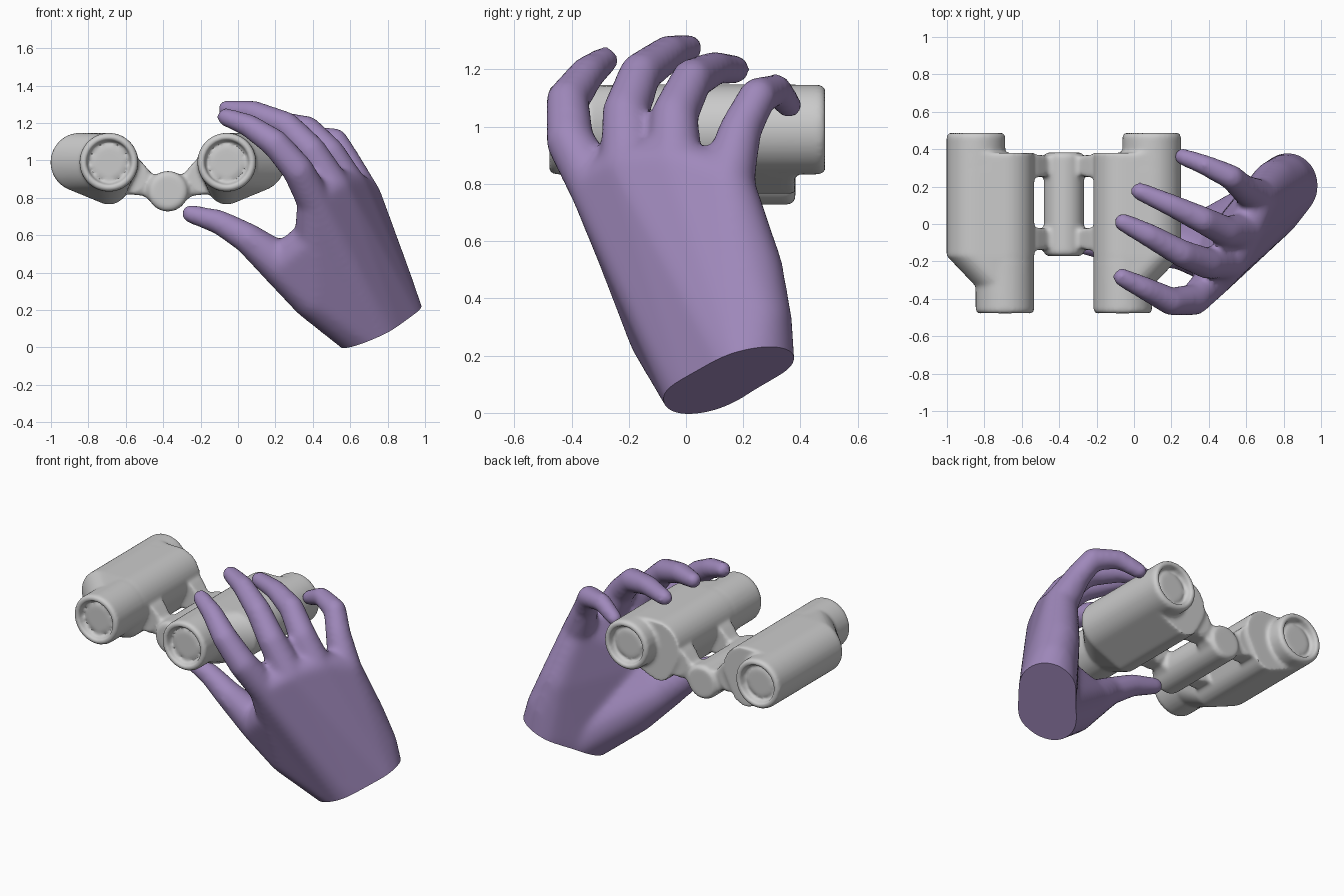
import bpy, bmesh, math
from mathutils import Vector

if "Cube" in bpy.data.objects:
    bpy.data.objects.remove(bpy.data.objects["Cube"])

MID = -0.375  # x of the hinge, mirror line of the two barrels


def hull(bm, pts):
    vs = [bm.verts.new(p) for p in pts]
    bmesh.ops.convex_hull(bm, input=vs)
    bmesh.ops.delete(bm, geom=[v for v in bm.verts if not v.link_faces], context='VERTS')


def ball(x, y, z, r):
    pts = []
    for i in range(1, 12):
        a = math.pi * i / 12
        for j in range(20):
            b = math.tau * j / 20
            pts.append((x + r * math.sin(a) * math.cos(b), y + r * math.sin(a) * math.sin(b), z + r * math.cos(a)))
    return pts


def chain(bm, balls):
    for a, b in zip(balls, balls[1:]):
        hull(bm, ball(*a) + ball(*b))


def disc(x, z, r, y, n=56):
    return [(x + r * math.cos(math.tau * i / n), y, z + r * math.sin(math.tau * i / n)) for i in range(n)]


def lathe(bm, x, z, profile):
    rings = [[bm.verts.new(p) for p in disc(x, z, r, y)] for r, y in profile]
    n = len(rings[0])
    for a, b in zip(rings, rings[1:]):
        for i in range(n):
            bm.faces.new((a[i], a[(i + 1) % n], b[(i + 1) % n], b[i]))
    bm.faces.new(rings[0])
    bm.faces.new(rings[-1])


def finish(bm, name, voxel, smooth, cut=None):
    """Fuse the overlapping parts into one smooth skin, with an optional flat cut."""
    bmesh.ops.recalc_face_normals(bm, faces=bm.faces[:])
    me = bpy.data.meshes.new(name)
    bm.to_mesh(me)
    bm.free()
    ob = bpy.data.objects.new(name, me)
    bpy.context.collection.objects.link(ob)
    m = ob.modifiers.new("fuse", 'REMESH')
    m.mode = 'VOXEL'
    m.voxel_size = voxel
    s = ob.modifiers.new("soften", 'SMOOTH')
    s.factor = 0.5
    s.iterations = smooth
    dg = bpy.context.evaluated_depsgraph_get()
    new = bpy.data.meshes.new_from_object(ob.evaluated_get(dg))
    ob.modifiers.clear()
    ob.data = new
    if cut:
        b = bmesh.new()
        b.from_mesh(new)
        bmesh.ops.bisect_plane(b, geom=b.verts[:] + b.edges[:] + b.faces[:],
                               plane_co=cut[0], plane_no=cut[1], clear_outer=True)
        bmesh.ops.holes_fill(b, edges=[e for e in b.edges if e.is_boundary], sides=0)
        bmesh.ops.recalc_face_normals(b, faces=b.faces[:])
        b.to_mesh(new)
        b.free()
    bpy.context.view_layer.objects.active = ob
    ob.select_set(True)
    bpy.ops.object.shade_smooth_by_angle(angle=math.radians(50))
    ob.select_set(False)
    return ob


# Binoculars: s = -1 left barrel, 1 right barrel
bm = bmesh.new()
for s in (-1, 1):
    eye, obj = MID + s * 0.315, MID + s * 0.47

    def section(y):
        return disc(eye, 0.99, 0.157, y) + disc(obj, 0.99, 0.157, y) + disc(eye, 0.867, 0.102, y)
    # prism housing and its taper to the eyepiece
    hull(bm, section(0.38) + section(-0.17))
    hull(bm, section(-0.17) + disc(eye, 0.99, 0.15, -0.34))
    # eyepiece and objective tubes with recessed lenses
    for x, d, start, end in ((eye, -1, -0.2, -0.48), (obj, 1, 0.3, 0.488)):
        lathe(bm, x, 0.99, [(0.02, start), (0.157, start), (0.157, end - d * 0.018), (0.143, end),
                            (0.122, end), (0.11, end - d * 0.05), (0.095, end - d * 0.05),
                            (0.09, end - d * 0.035), (0.01, end - d * 0.035)])
    # hinge arms
    for y in (0.31, -0.08):
        def plate(dx, z, r, w):
            return disc(MID + s * dx, z, r, y - w) + disc(MID + s * dx, z, r, y + w)
        waist = plate(0.11, 0.868, 0.058, 0.03)
        hull(bm, plate(0.21, 0.92, 0.1, 0.058) + waist)
        hull(bm, waist + plate(0.04, 0.845, 0.08, 0.055))
# central hinge
lathe(bm, MID, 0.835, [(0.02, -0.172), (0.09, -0.172), (0.108, -0.155), (0.108, 0.365), (0.09, 0.382), (0.02, 0.382)])
finish(bm, "binoculars", 0.0115, 5)

# Hand
bm = bmesh.new()
index = [(0.41, -0.31, 0.78, 0.095), (0.32, -0.405, 0.95, 0.085), (0.2, -0.415, 1.09, 0.076),
         (0.06, -0.345, 1.185, 0.063), (-0.065, -0.285, 1.232, 0.05)]
middle = [(0.51, -0.2, 0.85, 0.1), (0.39, -0.21, 1.05, 0.084), (0.26, -0.16, 1.185, 0.075),
          (0.08, -0.06, 1.258, 0.064), (-0.06, 0.01, 1.275, 0.05)]
ring = [(0.59, -0.04, 0.86, 0.1), (0.49, -0.04, 1.04, 0.083), (0.37, 0.02, 1.165, 0.074),
        (0.2, 0.1, 1.205, 0.061), (0.03, 0.175, 1.2, 0.05)]
little = [(0.67, 0.14, 0.8, 0.1), (0.585, 0.19, 0.99, 0.075), (0.52, 0.25, 1.105, 0.068),
          (0.38, 0.315, 1.13, 0.056), (0.26, 0.36, 1.075, 0.047)]
thumb = [(0.7, 0.08, 0.07, 0.15), (0.42, -0.06, 0.285, 0.145), (0.24, -0.12, 0.435, 0.117),
         (0.05, -0.16, 0.585, 0.082), (-0.1, -0.14, 0.67, 0.066), (-0.255, -0.12, 0.715, 0.05)]
for digit in (index, middle, ring, little, thumb):
    chain(bm, digit)
# palm
index_base = (0.42, -0.2, 0.58, 0.12)
wrist = [(0.73, 0.09, 0.08, 0.17), (0.83, 0.215, 0.15, 0.168)]
heel = [(0.75, 0.22, 0.5, 0.12), (0.81, 0.24, 0.32, 0.132)]
hull(bm, [p for b in [index[0], middle[0], ring[0], little[0], index_base] + heel + wrist for p in ball(*b)])
# thumb muscle and web
hull(bm, [p for b in (index_base, thumb[1], thumb[2], wrist[0]) for p in ball(*b)])
hand = finish(bm, "hand", 0.016, 14, (Vector((0.6, -0.04, 0)), Vector((0.43, 0.23, -1)).normalized()))
skin = bpy.data.materials.new("lilac")
skin.diffuse_color = (0.35, 0.25, 0.5, 1)
skin.use_nodes = True
skin.node_tree.nodes["Principled BSDF"].inputs["Base Color"].default_value = skin.diffuse_color
hand.data.materials.clear()
hand.data.materials.append(skin)
